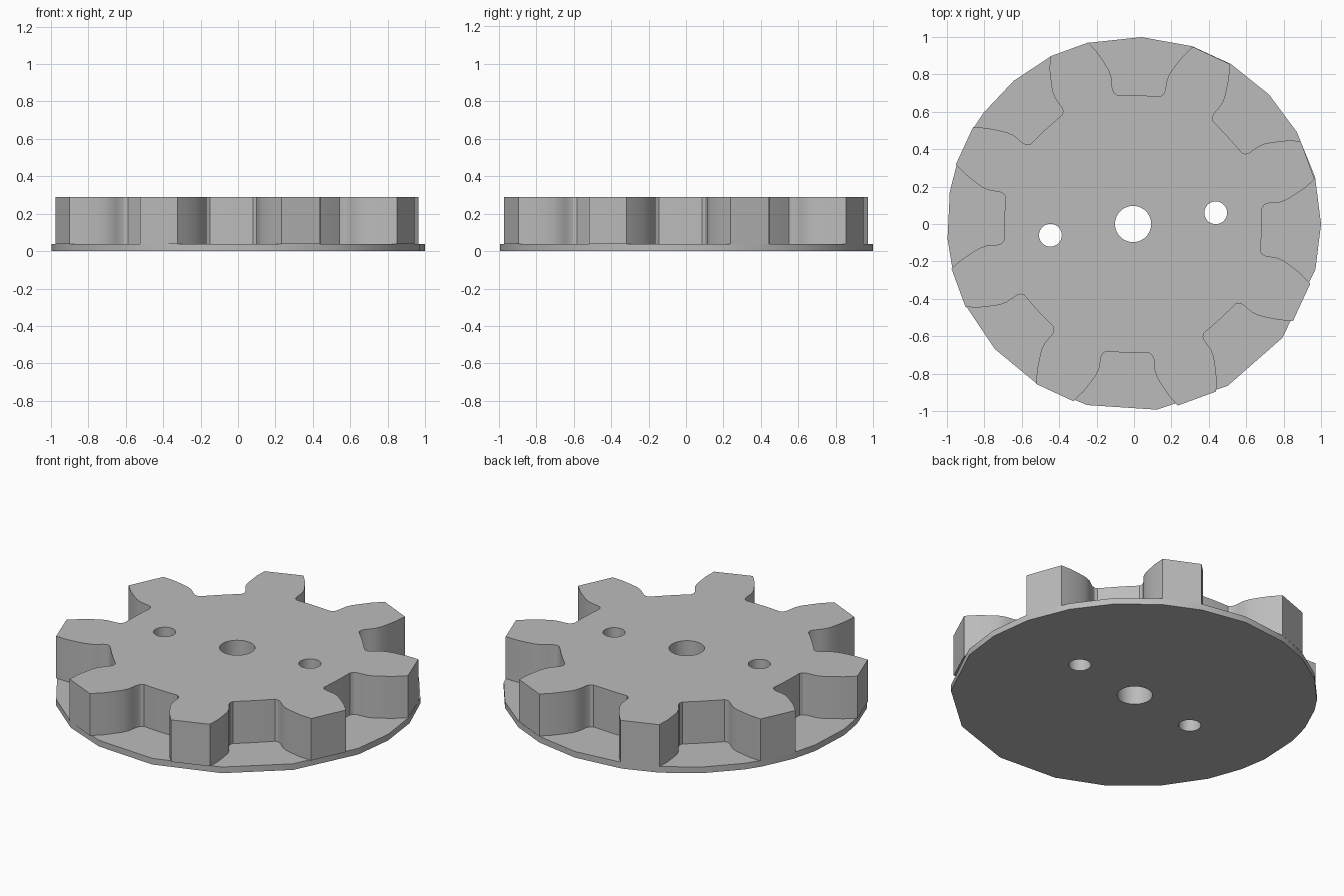
import bpy, bmesh
from math import sin, cos, radians, pi

if "Cube" in bpy.data.objects:
    bpy.data.objects.remove(bpy.data.objects["Cube"])

grey = bpy.data.materials.new("plain grey")
grey.use_nodes = True
COLOUR = (0.5, 0.5, 0.5, 1)
grey.diffuse_color = COLOUR
grey.node_tree.nodes["Principled BSDF"].inputs["Base Color"].default_value = COLOUR

CX = -0.005          # shaft axis
BASE, TOP = 0.037, 0.29


def circle(x, y, r, n=28):
    return [(x + r * cos(2 * pi * i / n), y + r * sin(2 * pi * i / n)) for i in range(n)]


def plate(name, loops, z0, z1):
    """Extruded flat shape: first loop is the outline, the rest are holes."""
    bm = bmesh.new()
    edges = []
    for loop in loops:
        vs = [bm.verts.new((x, y, z0)) for x, y in loop]
        edges += [bm.edges.new((vs[i - 1], vs[i])) for i in range(len(vs))]
    bmesh.ops.triangle_fill(bm, edges=edges, use_beauty=True, use_dissolve=False)
    ext = bmesh.ops.extrude_face_region(bm, geom=bm.faces[:], use_keep_orig=True)
    top = [g for g in ext["geom"] if isinstance(g, bmesh.types.BMVert)]
    bmesh.ops.translate(bm, verts=top, vec=(0, 0, z1 - z0))
    bmesh.ops.recalc_face_normals(bm, faces=bm.faces[:])
    mesh = bpy.data.meshes.new(name)
    bm.to_mesh(mesh)
    bm.free()
    mesh.materials.append(grey)
    obj = bpy.data.objects.new(name, mesh)
    bpy.context.collection.objects.link(obj)
    bpy.ops.object.select_all(action="DESELECT")
    obj.select_set(True)
    bpy.context.view_layer.objects.active = obj
    bpy.ops.object.shade_smooth_by_angle(angle=radians(30))
    return obj


# Shaft hole and two pin holes
holes = [circle(CX, 0, 0.097), circle(CX + 0.442, 0.06, 0.061), circle(CX - 0.442, -0.06, 0.061)]

# Backing disc with uneven facets
angles = [0, 14.5, 29.4, 43.8, 58.8, 71.9, 87.7, 104.5, 116.6, 130, 143.5, 149.6,
          161, 170, 184.6, 194, 206, 222, 239, 255.5, 277, 300, 322.5, 346]
disc = [(cos(radians(a)), sin(radians(a))) for a in angles]
plate("backing_disc", [disc] + holes, 0, BASE)

# Eight tooth gaps: half profile as (sideways, radial), mirrored and repeated
half = [(0.279, 0.96), (0.228, 0.907), (0.19, 0.855), (0.163, 0.815), (0.149, 0.78),
        (0.144, 0.745), (0.141, 0.717), (0.132, 0.697), (0.115, 0.686), (0.06, 0.688)]
gap = half + [(0, 0.689)] + [(-t, r) for t, r in reversed(half)]
gear = []
for k in range(8):
    a = radians(-2.4 + 45 * k)
    gear += [(CX + r * cos(a) + t * sin(a), r * sin(a) - t * cos(a)) for t, r in gap]
plate("gear_wheel", [gear] + holes, BASE, TOP)
